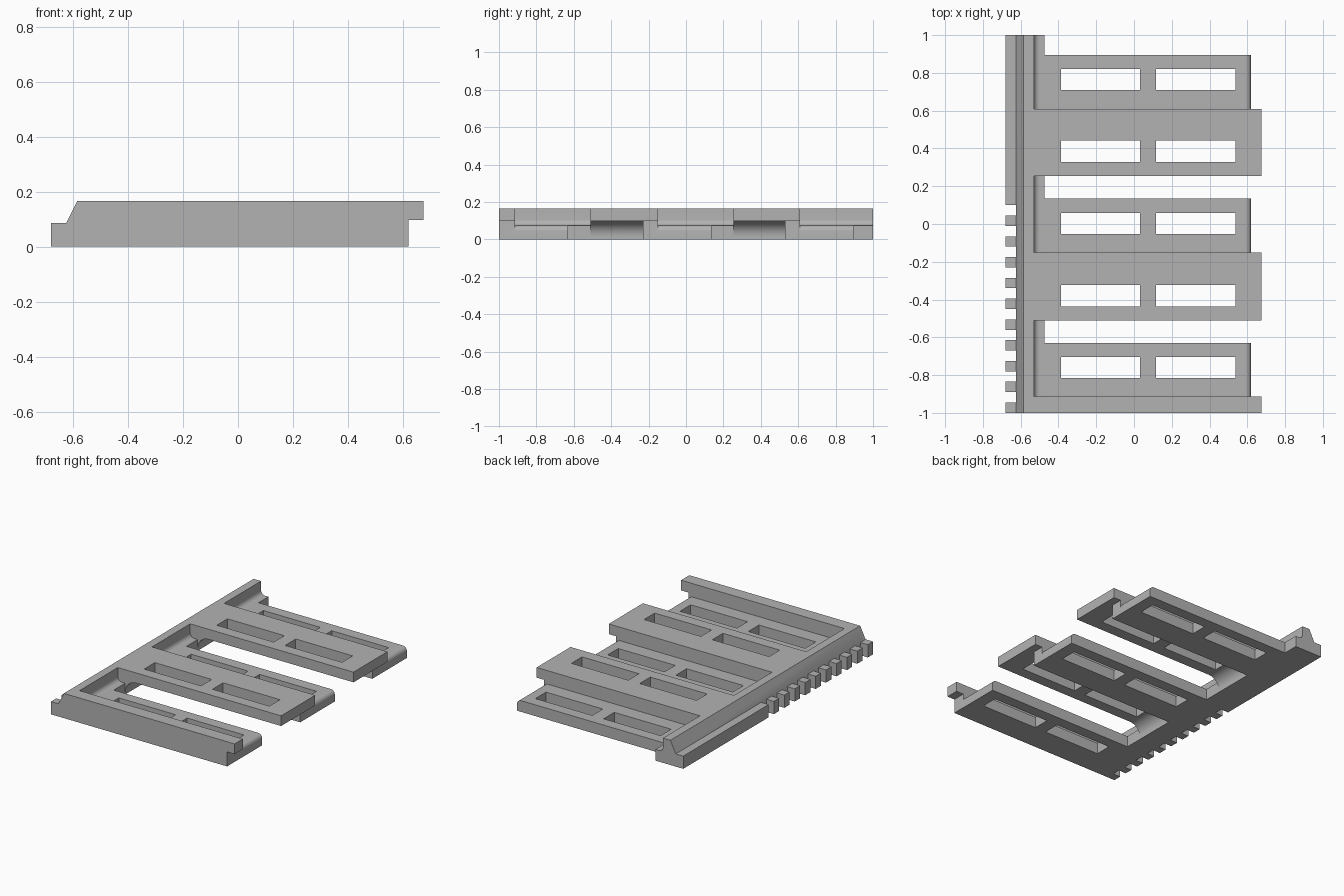
import bpy, bmesh, math

if "Cube" in bpy.data.objects:
    bpy.data.objects.remove(bpy.data.objects["Cube"], do_unlink=True)

grey = bpy.data.materials.new("plain_grey")
grey.use_nodes = True
colour = (0.45, 0.45, 0.45, 1)
grey.diffuse_color = colour
grey.node_tree.nodes["Principled BSDF"].inputs["Base Color"].default_value = colour


def extrude(name, profile, y0, y1):
    """Sweep an XZ profile along Y."""
    bm = bmesh.new()
    face = bm.faces.new([bm.verts.new((x, y0, z)) for x, z in profile])
    out = bmesh.ops.extrude_face_region(bm, geom=[face])
    verts = [v for v in out["geom"] if isinstance(v, bmesh.types.BMVert)]
    bmesh.ops.translate(bm, verts=verts, vec=(0, y1 - y0, 0))
    bmesh.ops.recalc_face_normals(bm, faces=bm.faces)
    mesh = bpy.data.meshes.new(name)
    bm.to_mesh(mesh)
    bm.free()
    mesh.materials.append(grey)
    obj = bpy.data.objects.new(name, mesh)
    bpy.context.collection.objects.link(obj)
    return obj


def arc(cx, cz, r, start, end, n=8):
    angles = [math.radians(start + (end - start) * i / n) for i in range(n + 1)]
    return [(cx + r * math.cos(a), cz + r * math.sin(a)) for a in angles]


def rect(x0, x1, z0, z1):
    return [(x0, z0), (x1, z0), (x1, z1), (x0, z1)]


# Full silhouette: ledge, sloped spine, overhanging tip
panel = extrude("interlocking_panel", [
    (-0.68, 0), (0.62, 0), (0.62, 0.097), (0.675, 0.097), (0.675, 0.165),
    (-0.585, 0.165), (-0.625, 0.085), (-0.68, 0.085)], -1, 1)
cutters = []


def cut(name, profile, y0, y1):
    obj = extrude(name, profile, y0, y1)
    obj.hide_render = True
    cutters.append(obj)


# Top notches: filleted at the spine, leaving low slabs with rounded tips
top_notch = ([(-0.53, 0.3)] + arc(-0.5, 0.105, 0.03, 180, 270)
             + arc(0.59, 0.045, 0.03, 90, 0) + [(0.8, 0.045), (0.8, 0.3)])
for y0, y1 in ((-0.913, -0.51), (-0.15, 0.253), (0.61, 1.1)):
    cut("top_notch", top_notch, y0, y1)

# Open gaps beside each low slab
for y0, y1 in ((-0.63, -0.51), (0.135, 0.253), (0.895, 1.1)):
    cut("gap", rect(-0.475, 0.8, -0.1, 0.3 - 0.15), y0, y1)

# Recesses under the high fingers, curved at the spine
recess = ([(-0.475, -0.1)] + arc(-0.395, 0.017, 0.08, 180, 90)
          + [(0.8, 0.097), (0.8, -0.1)])
for y0, y1 in ((-0.54, -0.23), (0.22, 0.53)):
    cut("recess", recess, y0, y1)

# Slots through every finger
for y in (-0.76, -0.38, 0.003, 0.385, 0.765):
    for x in (-0.387, 0.117):
        cut("slot", rect(x, x + 0.42, -0.1, 0.3), y - 0.056, y + 0.056)

# Spaces between the ledge teeth
for i in range(10):
    y = -0.945 + 0.11 * i
    cut("tooth_space", rect(-0.8, -0.625, -0.1, 0.3), y, y + 0.055)

for c in cutters:
    mod = panel.modifiers.new(c.name, "BOOLEAN")
    mod.operation = "DIFFERENCE"
    mod.solver = "EXACT"
    mod.object = c

# Bake the cuts and discard the cutters
deps = bpy.context.evaluated_depsgraph_get()
baked = bpy.data.meshes.new_from_object(panel.evaluated_get(deps))
panel.modifiers.clear()
panel.data = baked
for c in cutters:
    bpy.data.objects.remove(c, do_unlink=True)

bpy.context.view_layer.objects.active = panel
panel.select_set(True)
bpy.ops.object.shade_smooth_by_angle(angle=math.radians(30))
